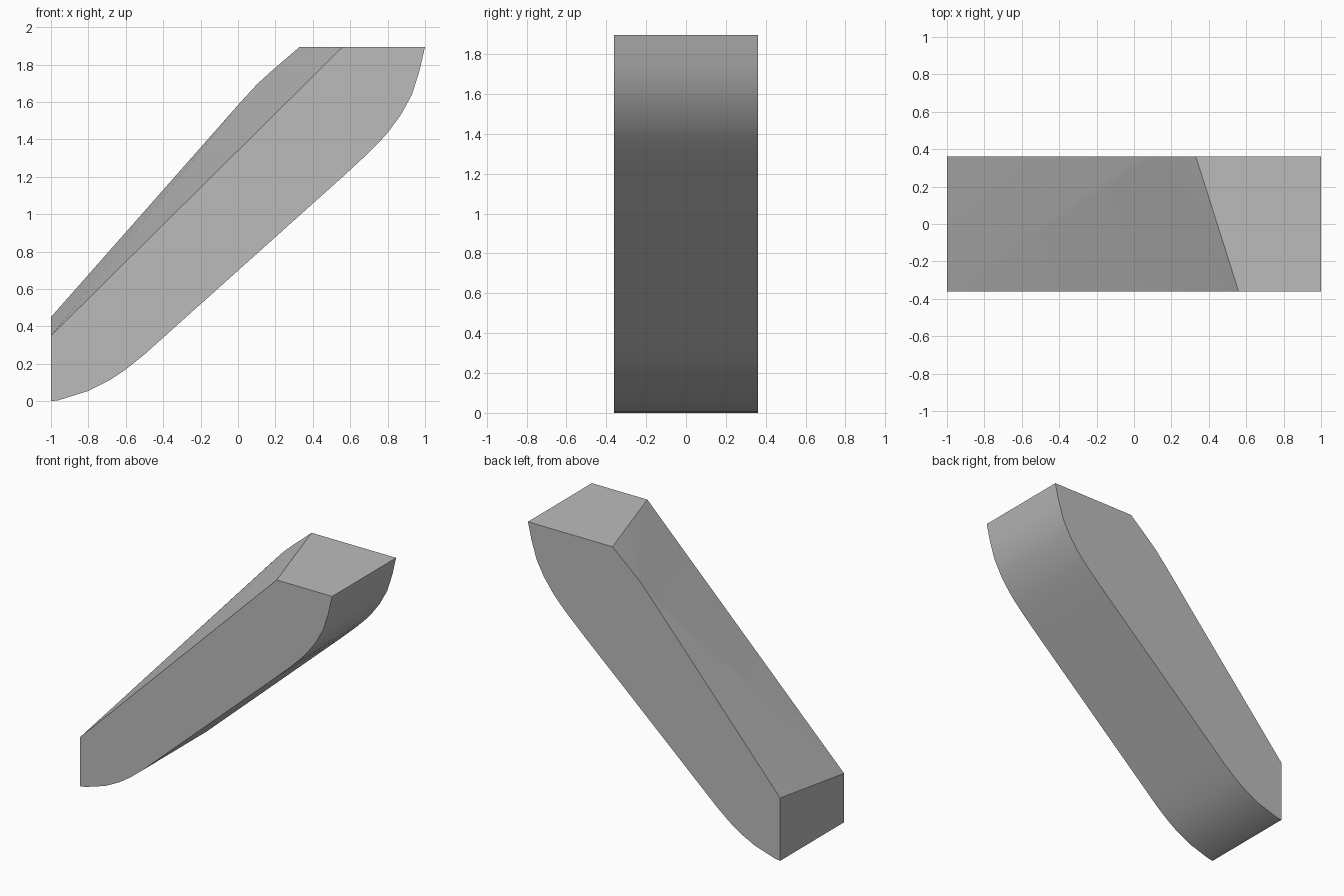
import bpy
import bmesh
from math import radians

cube = bpy.data.objects.get("Cube")
if cube:
    bpy.data.objects.remove(cube, do_unlink=True)

HALF_DEPTH = 0.362

# Underside profile (x, z), shared by the front and back faces
underside = [(-1, 0), (-0.96, 0.005), (-0.88, 0.03), (-0.8, 0.055),
             (-0.69, 0.11), (-0.6, 0.17), (-0.5, 0.25), (-0.4, 0.34),
             (0.56, 1.2), (0.69, 1.32), (0.75, 1.38), (0.8, 1.435),
             (0.87, 1.53), (0.93, 1.64), (0.97, 1.765), (1, 1.895)]

# Upper edges run from the low end to the flat top
front_upper = [(-1, 0.35), (0.56, 1.895)]
back_upper = [(-1, 0.45), (0.03, 1.617), (0.107, 1.7),
              (0.18, 1.766), (0.33, 1.895)]

bm = bmesh.new()


def row(points, y):
    return [bm.verts.new((x, y, z)) for x, z in points]


front_low, back_low = row(underside, -HALF_DEPTH), row(underside, HALF_DEPTH)
front_up, back_up = row(front_upper, -HALF_DEPTH), row(back_upper, HALF_DEPTH)

# Flat side faces
bm.faces.new(front_low + front_up[::-1])
bm.faces.new(back_low + back_up[::-1])

# Curved underside
for i in range(len(underside) - 1):
    bm.faces.new((front_low[i], front_low[i + 1], back_low[i + 1], back_low[i]))

# Low end and flat top
bm.faces.new((front_low[0], back_low[0], back_up[0], front_up[0]))
bm.faces.new((front_low[-1], back_low[-1], back_up[-1], front_up[-1]))

# Twisted upper slope: two fans meeting along one diagonal
low_corner, high_corner = front_up
bm.faces.new((low_corner, back_up[0], back_up[1]))
bm.faces.new((low_corner, back_up[1], back_up[2]))
bm.faces.new((low_corner, back_up[2], high_corner))
for a, b in zip(back_up[2:], back_up[3:]):
    bm.faces.new((high_corner, a, b))

bmesh.ops.recalc_face_normals(bm, faces=bm.faces[:])
mesh = bpy.data.meshes.new("slanted_bar")
bm.to_mesh(mesh)
bm.free()

bar = bpy.data.objects.new("slanted_bar", mesh)
bpy.context.collection.objects.link(bar)

# Plain grey finish
grey = bpy.data.materials.new("plain_grey")
grey.use_nodes = True
colour = (0.5, 0.5, 0.5, 1)
grey.diffuse_color = colour
grey.node_tree.nodes["Principled BSDF"].inputs["Base Color"].default_value = colour
mesh.materials.append(grey)

# Smooth curves, crisp outline edges
bpy.ops.object.select_all(action='DESELECT')
bar.select_set(True)
bpy.context.view_layer.objects.active = bar
bpy.ops.object.shade_smooth_by_angle(angle=radians(25))
